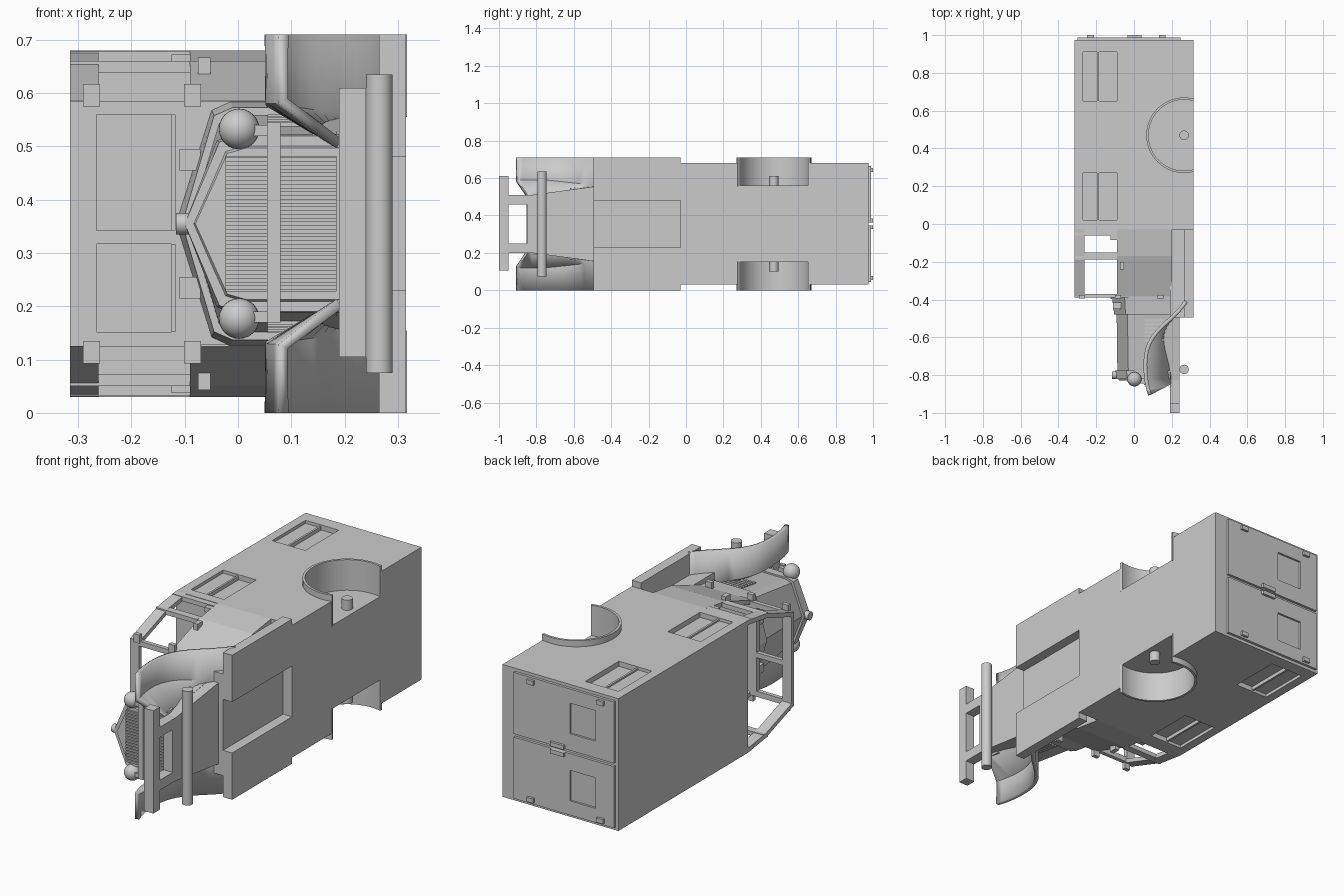
import bpy, bmesh, math
from mathutils import Vector
from mathutils.geometry import interpolate_bezier

if "Cube" in bpy.data.objects:
    bpy.data.objects.remove(bpy.data.objects["Cube"], do_unlink=True)

grey = bpy.data.materials.new("plain grey")
grey.use_nodes = True
grey.diffuse_color = (0.6, 0.6, 0.6, 1)
grey.node_tree.nodes["Principled BSDF"].inputs["Base Color"].default_value = (0.6, 0.6, 0.6, 1)

# The van lies on its side: roof towards -x, width along z about this middle
MID = 0.355
SIDES = ((1, "upper"), (-1, "lower"))


def finish(name, bm, smooth=False):
    bmesh.ops.recalc_face_normals(bm, faces=bm.faces)
    mesh = bpy.data.meshes.new(name)
    bm.to_mesh(mesh)
    bm.free()
    mesh.materials.append(grey)
    ob = bpy.data.objects.new(name, mesh)
    bpy.context.collection.objects.link(ob)
    if smooth:
        bpy.ops.object.select_all(action='DESELECT')
        ob.select_set(True)
        bpy.context.view_layer.objects.active = ob
        bpy.ops.object.shade_smooth_by_angle(angle=math.radians(35))
    return ob


def loft(name, rings, smooth=False):
    """Skin closed rings of points and cap both ends."""
    bm = bmesh.new()
    vs = [[bm.verts.new(p) for p in r] for r in rings]
    n = len(rings[0])
    for a, b in zip(vs, vs[1:]):
        for i in range(n):
            j = (i + 1) % n
            bm.faces.new((a[i], a[j], b[j], b[i]))
    bm.faces.new(vs[0])
    bm.faces.new(vs[-1])
    return finish(name, bm, smooth)


def prism_x(name, pts, x0, x1):
    return loft(name, [[(x, y, z) for y, z in pts] for x in (x0, x1)])


def prism_z(name, pts, z0, z1, smooth=False):
    return loft(name, [[(x, y, z) for x, y in pts] for z in (z0, z1)], smooth)


def box(name, x0, x1, y0, y1, z0, z1):
    return prism_z(name, [(x0, y0), (x1, y0), (x1, y1), (x0, y1)], z0, z1)


def cylinder(name, x, y, z, r, length, along_x=False):
    bm = bmesh.new()
    bmesh.ops.create_cone(bm, cap_ends=True, segments=32, radius1=r, radius2=r, depth=length)
    for v in bm.verts:
        c = v.co.copy()
        v.co = Vector((x, y, z)) + (Vector((c.z, c.y, -c.x)) if along_x else c)
    return finish(name, bm, True)


def cut(target, cutter):
    cutter.hide_render = True
    cutter.hide_viewport = True
    m = target.modifiers.new("cut", 'BOOLEAN')
    m.operation = 'DIFFERENCE'
    m.solver = 'EXACT'
    m.object = cutter


# Cargo body with wheel wells and recessed side windows
body = box("cargo_body", -0.315, 0.315, -0.03, 0.975, 0.03, 0.68)
AXLE_X, REAR_Y, FRONT_Y = 0.265, 0.47, -0.77
for s, side in SIDES:
    cut(body, cylinder(side + "_well_cutter", AXLE_X, REAR_Y, MID + s * 0.305, 0.19, 0.2))
    for y0, y1, place in ((0.02, 0.27, "front"), (0.65, 0.91, "rear")):
        name = f"{side}_{place}_window"
        cut(body, box(name + "_cutter", -0.27, -0.09, y0, y1, MID + s * 0.3, MID + s * 0.4))
        box(name + "_pane", -0.27, -0.192, y0, y1, MID + s * 0.295, MID + s * 0.31)
        box(name + "_bar", -0.195, -0.185, y0, y1, MID + s * 0.295, MID + s * 0.318)
    # Wheel arch rim
    end = math.acos(0.05 / 0.19)
    angles = [end + (2 * math.pi - 2 * end) * i / 32 for i in range(33)]
    arc = lambda r, seq: [(AXLE_X + r * math.cos(a), REAR_Y + r * math.sin(a)) for a in seq]
    prism_z(side + "_wheel_arch_rim", arc(0.2, angles) + arc(0.188, angles[::-1]),
            MID + s * 0.2, MID + s * 0.355, True)

# Axles
cylinder("rear_axle", AXLE_X, REAR_Y, MID, 0.025, 0.51)
cylinder("front_axle", AXLE_X, FRONT_Y, MID, 0.025, 0.56)

# Rear doors with windows, hinges and latch
for s, side in SIDES:
    door = box(side + "_rear_door", -0.3, 0.245, 0.97, 0.988, MID + s * 0.008, MID + s * 0.31)
    cut(door, box(side + "_rear_door_window_cutter", -0.2, -0.06, 0.978, 1.1,
                  MID + s * 0.09, MID + s * 0.24))
    for x in (-0.23, 0.15):
        box(side + "_rear_door_hinge", x - 0.018, x + 0.018, 0.975, 1.0,
            MID + s * 0.278, MID + s * 0.3)
    box(side + "_rear_door_latch", -0.035, 0.04, 0.975, 1.0, MID + s * 0.008, MID + s * 0.028)

# Cab: tapering walls, roof rails and pillars
TAPER = ((-0.03, 0.325), (-0.17, 0.305), (-0.385, 0.23))
T = 0.022
for s, side in SIDES:
    line = [(y, MID + s * d) for y, d in TAPER] + [(y, MID + s * (d - T)) for y, d in TAPER[::-1]]
    prism_x(side + "_cab_wall", line, -0.09, 0.19)
    prism_x(side + "_roof_rail", line, -0.315, -0.262)
    for y, d, w, place in ((-0.045, 0.323, 0.015, "rear"), (-0.17, 0.305, 0.018, "middle"),
                           (-0.38, 0.23, 0.01, "front")):
        box(f"{side}_{place}_pillar", -0.315, -0.09, y - w, y + w, MID + s * d, MID + s * (d - T))
    for x in (-0.275, -0.085, 0.14):
        box(side + "_door_hinge", x - 0.016, x + 0.016, -0.395, -0.375,
            MID + s * 0.22, MID + s * 0.262)
    box(side + "_door_handle", -0.075, -0.052, -0.24, -0.2, MID + s * 0.28, MID + s * 0.312)
    box(side + "_door_stop", -0.125, -0.09, -0.085, -0.055, MID + s * 0.295, MID + s * 0.318)
floor_line = [(y, MID + d) for y, d in TAPER] + [(y, MID - d) for y, d in TAPER[::-1]]
prism_x("cab_floor", floor_line, 0.17, 0.2)

# Firewall with two windscreen openings
screen = box("windscreen_frame", -0.315, 0.19, -0.39, -0.37, MID - 0.228, MID + 0.23)
for z0, z1, name in ((0.152, 0.317, "lower"), (0.342, 0.56, "upper")):
    cut(screen, box(name + "_windscreen_cutter", -0.266, -0.125, -0.5, -0.3, z0, z1))
    box(name + "_windscreen_sill", -0.125, -0.117, -0.397, -0.38, z0, z1)


# Bonnet: ridged section tapering forward
def section(y, ridge, shoulder, half, base=0.19):
    side = [(shoulder, half * 0.93), (shoulder + 0.035, half), (base, half)]
    return ([(ridge, y, MID)] + [(x, y, MID + d) for x, d in side]
            + [(x, y, MID - d) for x, d in side[::-1]])


loft("cowl", [section(-0.38, -0.117, -0.05, 0.23), section(-0.48, -0.105, -0.045, 0.218)])
loft("bonnet", [section(-0.47, -0.092, -0.035, 0.205), section(-0.79, -0.088, -0.03, 0.158)])
loft("radiator_shell", [section(-0.775, -0.1, -0.04, 0.168), section(-0.82, -0.1, -0.035, 0.165)])
loft("radiator_front", [section(-0.815, -0.085, -0.025, 0.148), section(-0.828, -0.08, -0.02, 0.142)])
cylinder("radiator_cap", -0.104, -0.8, MID, 0.02, 0.024, along_x=True)
box("grille_panel", -0.023, 0.185, -0.834, -0.82, MID - 0.127, MID + 0.127)
SLATS = 18
for i in range(SLATS):
    z = MID - 0.12 + 0.24 * i / (SLATS - 1)
    box("grille_slat", -0.023, 0.185, -0.842, -0.83, z - 0.004, z + 0.004)
for s, side in SIDES:
    for i in range(6):
        y = -0.51 - 0.021 * i
        d = 0.205 - 0.147 * (-0.47 - y)
        box(side + "_bonnet_louver", 0.055, 0.155, y - 0.006, y + 0.006,
            MID + s * (d - 0.02), MID + s * (d + 0.006))
    box(side + "_cowl_vent", -0.11, -0.07, -0.45, -0.415, MID + s * 0.1, MID + s * 0.14)

# Headlights on a crossbar
box("headlight_bar", 0.054, 0.08, -0.852, -0.835, MID - 0.185, MID + 0.19)
for s, side in SIDES:
    bm = bmesh.new()
    bmesh.ops.create_uvsphere(bm, u_segments=24, v_segments=16, radius=0.038)
    for v in bm.verts:
        v.co = Vector((0.002, -0.822, MID + s * 0.178)) + Vector((v.co.x, max(v.co.z, -1) * 1, v.co.y))
    finish(side + "_headlight", bm, True)
    box(side + "_headlight_stem", 0.0, 0.07, -0.845, -0.815, MID + s * 0.165, MID + s * 0.185)

# Fenders: curved band with a sloping inner wall
curve = [Vector(p) for p in ((0.275, -0.41, 0), (0.2, -0.53, 0), (0.06, -0.56, 0), (0.06, -0.74, 0))]
nose = [Vector(p) for p in ((0.06, -0.74, 0), (0.06, -0.8, 0), (0.065, -0.85, 0), (0.085, -0.905, 0))]
path = list(interpolate_bezier(*curve, 14)) + list(interpolate_bezier(*nose, 7))[1:]
for s, side in SIDES:
    bm = bmesh.new()
    rows = []
    for p in path:
        inner = 0.2 + 0.03 * min(1, max(0, (-0.45 - p.y) / 0.3))
        rows.append([bm.verts.new((p.x, p.y, MID + s * 0.355)),
                     bm.verts.new((p.x, p.y, MID + s * inner)),
                     bm.verts.new((max(p.x, 0.19), max(p.y, -0.85), MID + s * 0.15))])
    for a, b in zip(rows, rows[1:]):
        for i in range(2):
            bm.faces.new((a[i], a[i + 1], b[i + 1], b[i]))
    fender = finish(side + "_front_fender", bm, True)
    m = fender.modifiers.new("thickness", 'SOLIDIFY')
    m.thickness = 0.02
    m.offset = 0
    # Running board
    box(side + "_running_board", 0.265, 0.315, -0.495, -0.03, MID + s * 0.125, MID + s * 0.355)
    # Front chassis rail
    box(side + "_chassis_rail", 0.19, 0.24, -0.96, -0.45, MID + s * 0.105, MID + s * 0.155)

# Chassis and bumper
box("chassis_block", 0.19, 0.266, -0.495, -0.03, MID - 0.25, MID + 0.25)
prism_x("chassis_nose", [(-0.49, MID + 0.2), (-0.49, MID - 0.2),
                         (-0.825, MID - 0.155), (-0.825, MID + 0.155)], 0.185, 0.24)
box("chassis_crossbeam", 0.19, 0.24, -0.85, -0.82, MID - 0.155, MID + 0.155)
box("front_bumper", 0.19, 0.24, -1.0, -0.95, MID - 0.25, MID + 0.255)
